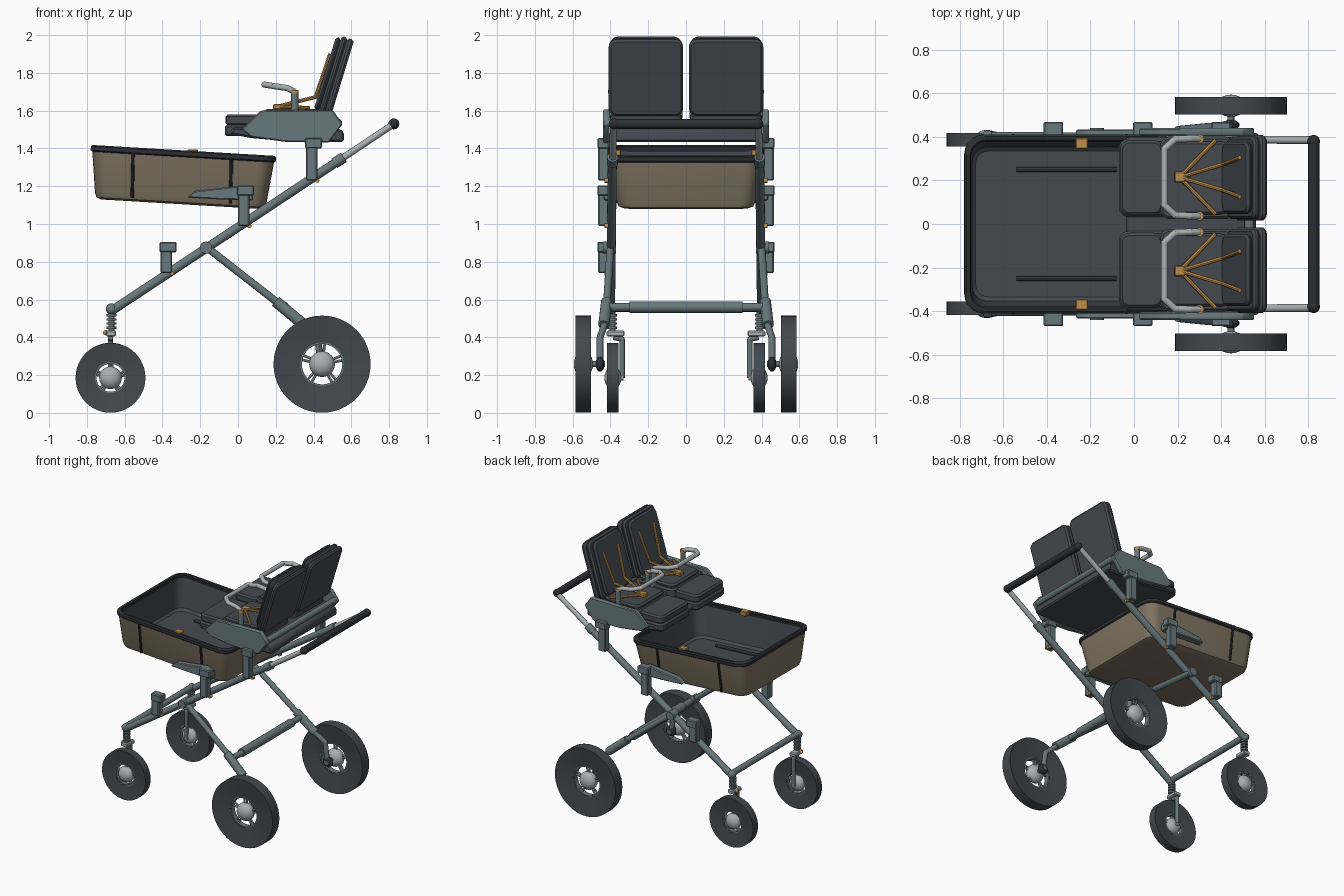
import bpy, bmesh
from math import pi, sin, cos, radians
from mathutils import Matrix, Vector

if "Cube" in bpy.data.objects:
    bpy.data.objects.remove(bpy.data.objects["Cube"])


def material(name, r, g, b):
    m = bpy.data.materials.new(name)
    m.use_nodes = True
    m.diffuse_color = (r, g, b, 1)
    m.node_tree.nodes["Principled BSDF"].inputs["Base Color"].default_value = (r, g, b, 1)
    return m


SLATE = material("slate metal", .14, .19, .2)
FABRIC = material("charcoal fabric", .06, .068, .08)
RUBBER = material("tyre rubber", .055, .065, .075)
BLACK = material("black trim", .025, .028, .033)
TAN = material("tan fabric", .22, .18, .125)
ORANGE = material("orange webbing", .52, .27, .07)
SILVER = material("silver metal", .4, .43, .44)


def finish(name, bm, *mats, angle=35):
    bmesh.ops.recalc_face_normals(bm, faces=bm.faces)
    me = bpy.data.meshes.new(name)
    bm.to_mesh(me)
    bm.free()
    ob = bpy.data.objects.new(name, me)
    bpy.context.collection.objects.link(ob)
    for m in mats:
        me.materials.append(m)
    bpy.ops.object.select_all(action='DESELECT')
    ob.select_set(True)
    bpy.context.view_layer.objects.active = ob
    bpy.ops.object.shade_smooth_by_angle(angle=radians(angle))
    return ob


def tube(name, pts, r, mat, r2=None, sides=16):
    """Round bar along points, with ball joints at the inner points."""
    bm = bmesh.new()
    pts = [Vector(p) for p in pts]
    for a, b in zip(pts, pts[1:]):
        rot = (b - a).to_track_quat('Z', 'Y').to_matrix().to_4x4()
        bmesh.ops.create_cone(bm, cap_ends=True, segments=sides, radius1=r, radius2=r2 or r,
                              depth=(b - a).length, matrix=Matrix.Translation((a + b) / 2) @ rot)
    for p in pts[1:-1]:
        bmesh.ops.create_uvsphere(bm, u_segments=sides, v_segments=8, radius=r,
                                  matrix=Matrix.Translation(p))
    return finish(name, bm, mat)


def slab(name, profile, y0, y1, mat, bevel=.006):
    """Side profile (x, z) extruded from y0 to y1."""
    bm = bmesh.new()
    f = bm.faces.new([bm.verts.new((x, y0, z)) for x, z in profile])
    out = bmesh.ops.extrude_face_region(bm, geom=[f])["geom"]
    bmesh.ops.translate(bm, vec=(0, y1 - y0, 0), verts=[v for v in out if isinstance(v, bmesh.types.BMVert)])
    if bevel:
        bmesh.ops.bevel(bm, geom=bm.edges[:], offset=bevel, segments=1, affect='EDGES')
    return finish(name, bm, mat)


def block(name, x0, x1, y0, y1, z0, z1, mat, bevel=.006):
    return slab(name, [(x0, z0), (x1, z0), (x1, z1), (x0, z1)], y0, y1, mat, bevel)


def loft(name, rings, mats, bands=None, matrix=Matrix(), angle=35):
    """Stack of rounded rectangles (half x, half y, corner radius, z)."""
    bm = bmesh.new()
    loops = []
    for hx, hy, r, z in rings:
        loop = []
        for k, (sx, sy) in enumerate([(1, 1), (-1, 1), (-1, -1), (1, -1)]):
            for j in range(6):
                a = (k + j / 5) * pi / 2
                loop.append(bm.verts.new((sx * (hx - r) + r * cos(a), sy * (hy - r) + r * sin(a), z)))
        loops.append(loop)
    for i, (a, b) in enumerate(zip(loops, loops[1:])):
        for j in range(len(a)):
            k = (j + 1) % len(a)
            bm.faces.new((a[j], a[k], b[k], b[j])).material_index = bands[i] if bands else 0
    bm.faces.new(loops[0])
    bm.faces.new(loops[-1]).material_index = bands[-1] if bands else 0
    bm.transform(matrix)
    return finish(name, bm, *mats, angle=angle)


def pad(name, hx, hy, z0, z1, matrix, mat=FABRIC, r=.045, e=.012):
    rings = [(hx - e, hy - e, r - e, z0), (hx, hy, r, z0 + e), (hx, hy, r, z1 - e), (hx - e, hy - e, r - e, z1)]
    return loft(name, rings, [mat], matrix=matrix)


def lathe(name, profile, cx, cy, cz, side, mat, steps=48):
    """Closed (radius, y) profile spun about the wheel axle."""
    bm = bmesh.new()
    vs = [bm.verts.new((r, y, 0)) for r, y in profile]
    es = [bm.edges.new((a, b)) for a, b in zip(vs, vs[1:] + vs[:1])]
    bmesh.ops.spin(bm, geom=vs + es, axis=(0, 1, 0), cent=(0, 0, 0), angle=2 * pi, steps=steps)
    bmesh.ops.remove_doubles(bm, verts=bm.verts, dist=1e-4)
    bm.transform(Matrix.Translation((cx, cy, cz)) @ Matrix.Scale(side, 4, (0, 1, 0)))
    return finish(name, bm, mat)


def ball(name, c, r, mat, scale=(1, 1, 1)):
    bm = bmesh.new()
    bmesh.ops.create_uvsphere(bm, u_segments=24, v_segments=12, radius=r,
                              matrix=Matrix.Translation(c) @ Matrix.Diagonal((*scale, 1)))
    return finish(name, bm, mat)


def wheel(tag, cx, cy, cz, R, r, w, hub, s):
    lathe(tag + "_tyre", [(r, -w * .55), (R, -w), (R, w), (r, w * .55)], cx, cy, cz, s, RUBBER)
    lathe(tag + "_rim", [(r - .008, -w * .5), (r + .002, -w * .5), (r + .002, w * .5), (r - .008, w * .5)],
          cx, cy, cz, s, SLATE)
    ball(tag + "_hub", (cx, cy, cz), hub, SILVER, (1, .75, 1))
    for i in range(5):
        for d in (-.14, .14):
            a, b = i * 2 * pi / 5 + .3 + d, i * 2 * pi / 5 + .3 + d * .8
            tube(tag + "_spoke", [(cx + hub * .7 * cos(a), cy, cz + hub * .7 * sin(a)),
                                  (cx + r * cos(b), cy, cz + r * sin(b))], .007, SILVER, sides=8)


# Carry basket: tan outside, charcoal lining, black rim
tilt = Matrix.Translation((-.305, 0, 1.105)) @ Matrix.Rotation(radians(3.4), 4, 'Y')
loft("basket", [(.42, .33, .06, 0), (.446, .357, .075, .01), (.455, .367, .08, .035), (.485, .405, .085, .275),
                (.468, .388, .075, .275), (.442, .354, .07, .04), (.425, .335, .06, .025)],
     [TAN, FABRIC], [0, 0, 0, 1, 1, 1, 1], tilt)
loft("basket_rim", [(.482, .402, .085, .25), (.491, .411, .09, .257), (.491, .411, .09, .278), (.482, .402, .085, .285),
                    (.465, .385, .07, .285), (.46, .38, .07, .278), (.465, .385, .07, .25), (.482, .402, .085, .25)][:7],
     [BLACK], matrix=tilt).data
rim = bpy.data.objects["basket_rim"]
bm = bmesh.new()
bm.from_mesh(rim.data)
bmesh.ops.delete(bm, geom=[f for f in bm.faces if len(f.verts) > 4], context='FACES_ONLY')
bm.to_mesh(rim.data)
bm.free()

for s, tag in ((1, "left"), (-1, "right")):
    def Y(x, y, z):
        return (x, s * y, z)

    # Wheels, forks and axles
    wheel(tag + "_front_wheel", -.675, s * .387, .186, .185, .082, .03, .06, s)
    wheel(tag + "_rear_wheel", .445, s * .543, .258, .257, .115, .041, .068, s)
    tube(tag + "_front_axle", [Y(-.675, .33, .186), Y(-.675, .41, .186)], .015, SILVER)
    tube(tag + "_front_fork", [Y(-.675, .385, .40), Y(-.675, .338, .39), Y(-.675, .338, .186)], .014, SLATE)
    block(tag + "_fork_crown", -.70, -.645, *sorted((s * .325, s * .42)), .405, .435, SILVER)
    tube(tag + "_fork_post", [Y(-.67, .39, .41), Y(-.67, .39, .57)], .016, SLATE)
    for i in range(4):
        tube(tag + "_spring_coil", [Y(-.67, .39, .445 + i * .022), Y(-.67, .39, .457 + i * .022)], .026, SLATE)
    ball(tag + "_fork_button", Y(-.7, .39, .425), .014, ORANGE)
    tube(tag + "_rear_axle", [Y(.445, .43, .258), Y(.445, .54, .258)], .016, SLATE)
    tube(tag + "_rear_drop_link", [Y(.34, .43, .47), Y(.42, .455, .4), Y(.445, .455, .23)], .018, SLATE)
    ball(tag + "_brake_drum", Y(.445, .455, .258), .04, BLACK, (1, .6, 1))

    # Main rail, handle tube and rear leg
    tube(tag + "_main_rail", [Y(-.67, .4, .54), Y(.54, .39, 1.34)], .024, SLATE)
    tube(tag + "_handle_tube", [Y(.5, .388, 1.313), Y(.825, .385, 1.53)], .018, SILVER)
    tube(tag + "_handle_collar", [Y(.51, .39, 1.32), Y(.56, .389, 1.353)], .029, SLATE)
    ball(tag + "_handle_knuckle", Y(.825, .38, 1.53), .029, BLACK)
    ball(tag + "_rail_end", Y(-.67, .4, .55), .03, SLATE)
    tube(tag + "_rear_leg", [Y(-.17, .4, .88), Y(.24, .42, .56)], .02, SLATE)
    tube(tag + "_rear_leg_sleeve", [Y(.2, .42, .59), Y(.35, .435, .465)], .03, SLATE)
    tube(tag + "_leg_pivot", [Y(-.17, .37, .875), Y(-.17, .44, .875)], .032, SLATE)

    # Accessory mounts on the rail
    for n, x, z0, z1 in (("front", -.38, .74, .87), ("middle", .03, .99, 1.17), ("rear", .39, 1.23, 1.42)):
        y0, y1 = sorted((s * .41, s * .465))
        block(tag + f"_{n}_mount_post", x - .03, x + .03, y0, y1, z0, z1, SLATE)
        block(tag + f"_{n}_mount_head", x - .035, x + .055, y0 - .004, y1 + .004, z1 - .02, z1 + .035, SLATE)
        tube(tag + f"_{n}_mount_button", [Y(x + .03, .41, z0), Y(x + .03, .432, z0)], .012, ORANGE)
    slab(tag + "_basket_arm", [(-.27, 1.14), (-.1, 1.13), (.08, 1.125), (.08, 1.18), (.03, 1.205), (-.23, 1.175)],
         s * .385, s * .435, SLATE)

    # Basket trim
    for x, z in ((-.56, 1.12), (-.04, 1.09)):
        tube(tag + "_basket_strap", [Y(x, .37, z + .02), Y(x + .005, .405, z + .26)], .009, BLACK, sides=8)
    tube(tag + "_basket_floor_rod", [Y(-.54, .25, 1.155), Y(-.08, .25, 1.13)], .012, BLACK)
    block(tag + "_basket_tab", -.268, -.212, *sorted((s * .345, s * .395)), 1.36, 1.394, ORANGE, .004)

    # Seat: side panel, cushions and backrest
    slab(tag + "_seat_side_panel", [(.02, 1.5), (.07, 1.46), (.25, 1.435), (.48, 1.43), (.555, 1.53), (.5, 1.605),
                                    (.12, 1.6)], s * .405, s * .44, SLATE)
    flat = Matrix.Translation(Y(0, .212, 0))
    at = lambda x: flat @ Matrix.Translation((x, 0, 0))
    pad(tag + "_leg_rest_base", .13, .18, 1.465, 1.525, at(.06))
    pad(tag + "_leg_rest_cushion", .1, .172, 1.52, 1.58, at(.035))
    pad(tag + "_seat_cushion", .17, .19, 1.5, 1.585, at(.29))
    pad(tag + "_seat_cushion_top", .15, .168, 1.575, 1.608, at(.29))
    lean = Matrix.Translation(Y(.508, .212, 1.785)) @ Matrix.Rotation(radians(-73), 4, 'Y')
    pad(tag + "_backrest_shell", .212, .197, -.047, -.01, lean)
    pad(tag + "_backrest_core", .214, .19, -.012, .022, lean)
    pad(tag + "_backrest_cushion", .2, .165, .02, .05, lean)

    # Harness
    for d in (-1, 1):
        tube(tag + "_shoulder_strap", [Y(.21, .215, 1.622), Y(.41, .215 + d * .06, 1.672),
                                       Y(.487, .215 + d * .09, 1.9)], .01, ORANGE, sides=8)
        tube(tag + "_waist_strap", [Y(.21, .215, 1.62), Y(.375, .215 + d * .17, 1.615)], .01, ORANGE, sides=8)
    block(tag + "_harness_buckle", .185, .235, s * .215 - .025, s * .215 + .025, 1.605, 1.635, ORANGE)

    # Safety bar
    tube(tag + "_safety_bar", [Y(.3, .392, 1.7), Y(.26, .392, 1.72), Y(.19, .39, 1.73), Y(.14, .345, 1.738),
                               Y(.14, .085, 1.738), Y(.19, .04, 1.73), Y(.26, .037, 1.72), Y(.3, .037, 1.7)],
         .016, SILVER)
    for y in (.392, .037):
        tube(tag + "_safety_bar_post", [Y(.3, y, 1.56), Y(.3, y, 1.7)], .019, SLATE)
        tube(tag + "_safety_bar_button", [Y(.3, y, 1.69), Y(.3, y, 1.71)], .021, ORANGE)

# Shared seat base and cross members
slab("seat_base", [(-.04, 1.475), (.07, 1.455), (.3, 1.435), (.56, 1.435), (.56, 1.49), (.5, 1.52), (-.03, 1.51)],
     -.4, .4, FABRIC, .01)
tube("seat_rear_bar", [(.53, -.41, 1.535), (.53, .41, 1.535)], .022, SLATE)
tube("handle_grip", [(.825, -.38, 1.53), (.825, .38, 1.53)], .026, BLACK)
tube("front_crossbar", [(-.67, -.4, .555), (-.67, .4, .555)], .022, SLATE)
tube("rear_crossbar", [(.24, -.42, .56), (.24, .42, .56)], .022, SLATE)
tube("rear_crossbar_sleeve", [(.24, -.3, .56), (.24, .3, .56)], .031, SLATE)
